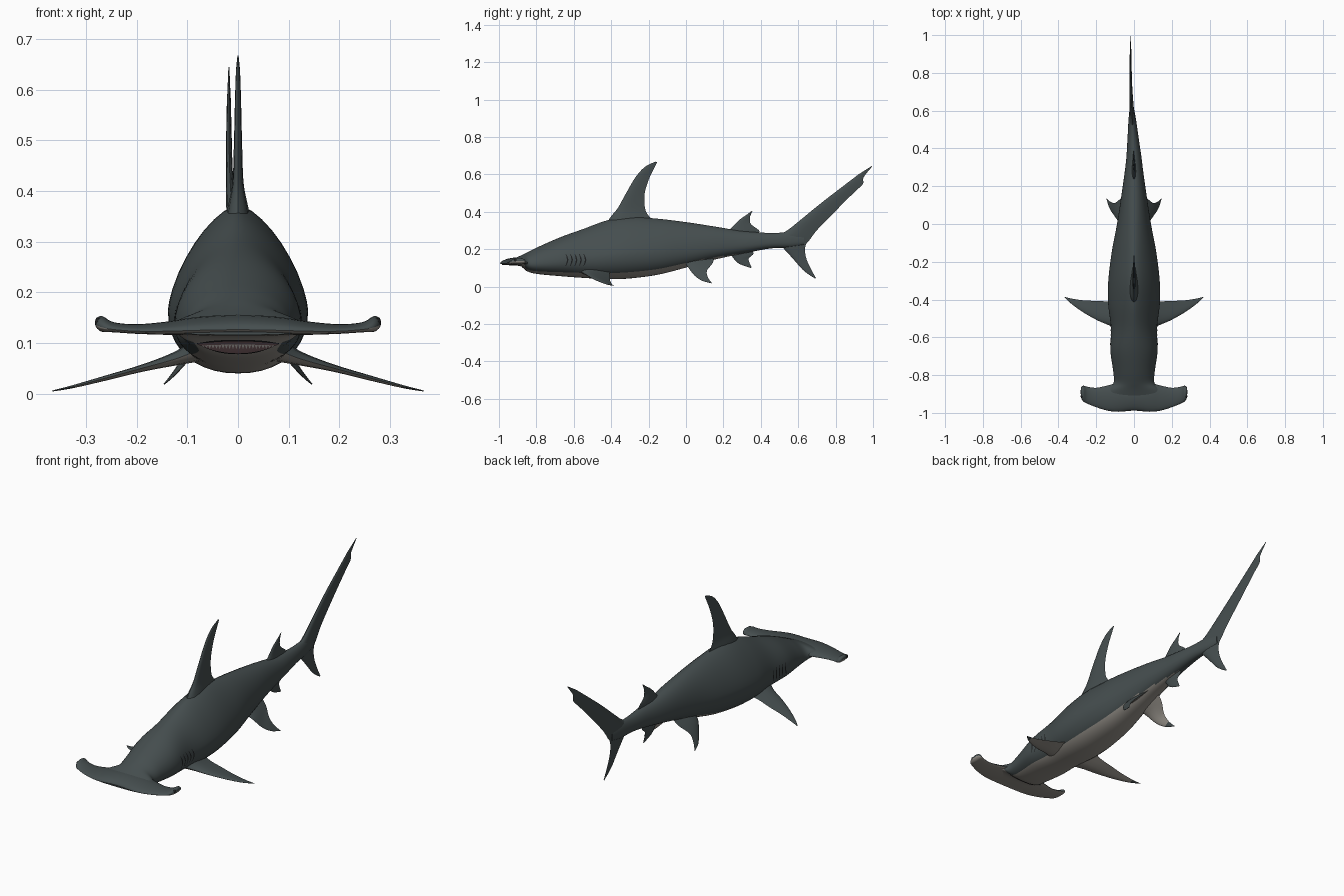
import bpy, bmesh, math
from mathutils import Vector

if "Cube" in bpy.data.objects:
    bpy.data.objects.remove(bpy.data.objects["Cube"])


def material(name, rgb):
    m = bpy.data.materials.new(name)
    m.diffuse_color = (*rgb, 1)
    m.use_nodes = True
    m.node_tree.nodes["Principled BSDF"].inputs["Base Color"].default_value = m.diffuse_color
    return m


DARK = material("slate_skin", (0.060, 0.076, 0.078))
PALE = material("pale_belly", (0.30, 0.28, 0.25))
BLACK = material("black", (0.012, 0.013, 0.014))
GUM = material("gum_pink", (0.22, 0.13, 0.14))
TOOTH = material("tooth_white", (0.6, 0.57, 0.54))


def spline(pts, steps):
    """Smooth curve through tuples of any length."""
    out = []
    for i in range(len(pts) - 1):
        p = [pts[max(0, min(len(pts) - 1, i + k))] for k in (-1, 0, 1, 2)]
        for s in range(steps):
            t = s / steps
            out.append(tuple(
                b + t * (c - a) / 2 + t * t * (a - 2.5 * b + 2 * c - d / 2)
                + t ** 3 * (1.5 * (b - c) + (d - a) / 2) for a, b, c, d in zip(*p)))
    return out + [tuple(pts[-1])]


def make(name, verts, faces, mats, pick=None, angle=50):
    me = bpy.data.meshes.new(name)
    me.from_pydata(verts, [], faces)
    for m in mats:
        me.materials.append(m)
    if pick:
        for i, p in enumerate(me.polygons):
            p.material_index = pick(i, p)
    bm = bmesh.new()
    bm.from_mesh(me)
    bmesh.ops.recalc_face_normals(bm, faces=bm.faces)
    bm.to_mesh(me)
    bm.free()
    ob = bpy.data.objects.new(name, me)
    bpy.context.collection.objects.link(ob)
    bpy.ops.object.select_all(action='DESELECT')
    ob.select_set(True)
    bpy.context.view_layer.objects.active = ob
    bpy.ops.object.shade_smooth_by_angle(angle=math.radians(angle))
    return ob


def loft(name, rings, mats, pick=None):
    """Skin closed rings of equal size and cap both ends."""
    n = len(rings[0])
    faces = [(r * n + j, r * n + (j + 1) % n, (r + 1) * n + (j + 1) % n, (r + 1) * n + j)
             for r in range(len(rings) - 1) for j in range(n)]
    faces += [tuple(range(n)), tuple(range((len(rings) - 1) * n, len(rings) * n))]
    return make(name, [v for r in rings for v in r], faces, mats, pick)


# Body stations: y, bottom z, top z, half width, upper curve exponent
BODY = spline([
    (-0.985, 0.116, 0.122, 0.10, 2), (-0.94, 0.114, 0.142, 0.14, 1.7),
    (-0.88, 0.108, 0.168, 0.135, 1.7), (-0.84, 0.078, 0.188, 0.108, 1.8),
    (-0.78, 0.066, 0.217, 0.110, 1.9), (-0.67, 0.056, 0.265, 0.125, 1.9),
    (-0.55, 0.047, 0.308, 0.122, 1.7), (-0.42, 0.040, 0.355, 0.137, 1.5),
    (-0.30, 0.044, 0.373, 0.136, 1.5), (-0.15, 0.064, 0.363, 0.118, 1.6),
    (0.0, 0.102, 0.345, 0.090, 1.8), (0.15, 0.144, 0.322, 0.067, 2),
    (0.30, 0.176, 0.298, 0.046, 2), (0.45, 0.204, 0.287, 0.030, 2),
    (0.56, 0.21, 0.290, 0.019, 2), (0.63, 0.225, 0.275, 0.008, 2)], 6)


def station(y):
    for a, b in zip(BODY, BODY[1:]):
        if y <= b[0]:
            t = (y - a[0]) / (b[0] - a[0])
            return [p + t * (q - p) for p, q in zip(a, b)]
    return BODY[-1]


def mid_z(s):
    return s[1] + 0.38 * (s[2] - s[1])


def side_x(y, z):
    s = station(y)
    m = mid_z(s)
    h, e = (s[2] - m, s[4]) if z > m else (m - s[1], 2.2)
    return s[3] * max(0, 1 - (abs(z - m) / h) ** e) ** (1 / e)


def under_z(x, y):
    s = station(y)
    return mid_z(s) - (mid_z(s) - s[1]) * max(0, 1 - (abs(x) / s[3]) ** 2.2) ** (1 / 2.2)


def bend(y):
    """Slight sideways sweep of the tail."""
    return -0.018 * min(1, max(0, (y - 0.35) / 0.4))


SIDES = 40


def body_ring(s):
    m, ring = mid_z(s), []
    for j in range(SIDES):
        a = 2 * math.pi * j / SIDES
        c, q = math.cos(a), math.sin(a)
        e = s[4] if q > 0 else 2.2
        h = s[2] - m if q > 0 else m - s[1]
        ring.append((bend(s[0]) + math.copysign(abs(c) ** (2 / e), c) * s[3], s[0],
                     m + math.copysign(abs(q) ** (2 / e), q) * h))
    return ring


def belly(i, p):
    y = p.center.y
    limit = 0.1 if y < -0.86 else 0.72 if y < 0.05 else 0.72 + (y - 0.05) * 0.9
    return int(math.sin(2 * math.pi * (i % SIDES + 0.5) / SIDES) < -limit)


loft("body", [body_ring(s) for s in BODY], [DARK, PALE], belly)

# Hammer head: x, front y, back y, bottom z, top z
half = [(0.0, -0.988, -0.84, 0.115, 0.160), (0.08, -0.994, -0.84, 0.115, 0.155),
        (0.14, -0.988, -0.855, 0.116, 0.145), (0.20, -0.970, -0.867, 0.118, 0.139),
        (0.245, -0.952, -0.862, 0.121, 0.143), (0.268, -0.940, -0.856, 0.122, 0.156),
        (0.279, -0.922, -0.863, 0.129, 0.152), (0.282, -0.90, -0.88, 0.136, 0.145)]
wing = spline([(-h[0], *h[1:]) for h in half[:0:-1]] + half, 5)
rings = []
for x, yf, yb, zb, zt in wing:
    ring = []
    for j in range(24):
        a = 2 * math.pi * j / 24
        t = (1 + math.cos(a)) / 2
        lens = math.sin(a)
        zc = zb + (zt - zb) * 0.25
        # thin leading edge, fuller toward the back
        h = (zt - zc) * (0.75 + 0.25 * t) if lens > 0 else zc - zb
        ring.append((x, yf + (yb - yf) * t, zc + lens * h))
    rings.append(ring)
loft("hammer_head", rings, [DARK, PALE], lambda i, p: int(i % 24 >= 12 and i < (len(rings) - 1) * 24))


def fin(name, stations, normal, pale_to=0.0):
    """Stations: leading point, trailing point, half thickness."""
    rows, normal, rings = spline(stations, 6), Vector(normal), []
    chord = [0, 0.04, 0.14, 0.3, 0.5, 0.75, 1]
    thick = [0, 0.5, 0.85, 1, 0.85, 0.45, 0]
    for r in rows:
        lead, trail = Vector(r[:3]), Vector(r[3:6])
        ring = [lead.lerp(trail, c) + normal * t * r[6] for c, t in zip(chord, thick)]
        ring += [lead.lerp(trail, c) - normal * t * r[6]
                 for c, t in list(zip(chord, thick))[5:0:-1]]
        rings.append([tuple(v) for v in ring])
    count = (len(rings) - 1) * 12
    return loft(name, rings, [DARK, PALE],
                lambda i, p: int(i < count * pale_to and i % 12 >= 6))


def upright(name, rows):
    fin(name, [(bend(a), a, b, bend(c), c, d, t) for a, b, c, d, t in rows], (1, 0, 0))


# Upright fins: leading y z, trailing y z, half thickness
upright("dorsal_fin", [
    (-0.44, 0.31, -0.17, 0.345, 0.030), (-0.405, 0.37, -0.19, 0.368, 0.020),
    (-0.365, 0.42, -0.217, 0.41, 0.011), (-0.32, 0.50, -0.222, 0.49, 0.008),
    (-0.27, 0.585, -0.20, 0.57, 0.006), (-0.22, 0.64, -0.172, 0.63, 0.004),
    (-0.165, 0.668, -0.153, 0.667, 0.001)])
upright("second_dorsal_fin", [
    (0.22, 0.29, 0.37, 0.28, 0.012), (0.25, 0.322, 0.392, 0.298, 0.008),
    (0.285, 0.357, 0.347, 0.335, 0.005), (0.325, 0.385, 0.342, 0.37, 0.003),
    (0.35, 0.404, 0.355, 0.404, 0.001)])
upright("anal_fin", [
    (0.23, 0.19, 0.35, 0.20, 0.010), (0.255, 0.15, 0.36, 0.175, 0.007),
    (0.285, 0.122, 0.335, 0.148, 0.004), (0.345, 0.10, 0.35, 0.104, 0.001)])
upright("tail_upper_lobe", [
    (0.48, 0.27, 0.60, 0.215, 0.018), (0.54, 0.30, 0.645, 0.232, 0.014),
    (0.61, 0.355, 0.70, 0.302, 0.010), (0.72, 0.445, 0.80, 0.405, 0.007),
    (0.85, 0.545, 0.90, 0.505, 0.005), (0.905, 0.587, 0.945, 0.548, 0.004),
    (0.925, 0.602, 0.95, 0.585, 0.003), (0.993, 0.645, 0.995, 0.642, 0.001)])
upright("tail_lower_lobe", [
    (0.49, 0.235, 0.66, 0.265, 0.014), (0.535, 0.19, 0.637, 0.21, 0.010),
    (0.58, 0.14, 0.642, 0.155, 0.006), (0.63, 0.085, 0.665, 0.10, 0.004),
    (0.69, 0.043, 0.695, 0.046, 0.001)])

for side, sx in (("left", 1), ("right", -1)):
    # Paired fins
    fin("pectoral_fin_" + side, [
        (sx * 0.08, -0.57, 0.085, sx * 0.08, -0.40, 0.085, 0.022),
        (sx * 0.125, -0.54, 0.068, sx * 0.13, -0.41, 0.068, 0.013),
        (sx * 0.19, -0.512, 0.050, sx * 0.19, -0.407, 0.050, 0.007),
        (sx * 0.26, -0.473, 0.031, sx * 0.26, -0.405, 0.031, 0.005),
        (sx * 0.325, -0.428, 0.014, sx * 0.325, -0.396, 0.014, 0.003),
        (sx * 0.367, -0.388, 0.005, sx * 0.367, -0.386, 0.005, 0.001)],
        (sx * 0.25, 0, 0.97), 0.8)
    fin("pelvic_fin_" + side, [
        (sx * 0.045, -0.01, 0.135, sx * 0.03, 0.15, 0.155, 0.012),
        (sx * 0.078, 0.01, 0.105, sx * 0.06, 0.142, 0.125, 0.008),
        (sx * 0.105, 0.045, 0.060, sx * 0.10, 0.112, 0.085, 0.005),
        (sx * 0.13, 0.085, 0.032, sx * 0.125, 0.118, 0.048, 0.003),
        (sx * 0.146, 0.135, 0.018, sx * 0.146, 0.138, 0.020, 0.001)],
        (sx * 0.85, 0, 0.5), 0.75)
    # Eye at the hammer tip
    bpy.ops.mesh.primitive_uv_sphere_add(segments=16, ring_count=10, radius=0.010,
                                         location=(sx * 0.273, -0.912, 0.140))
    eye = bpy.context.object
    eye.name = "eye_" + side
    eye.data.materials.append(BLACK)
    bpy.ops.object.shade_smooth()
    # Five thin gill slits following the flank
    verts, faces = [], []
    for g in range(5):
        for k in range(9):
            t = k / 8
            y = -0.645 + g * 0.024 + 0.012 * math.sin(math.pi * t)
            z = 0.108 + 0.07 * t
            w = 0.0035 * math.sin(math.pi * t) + 0.0005
            for yy in (y - w, y + w):
                verts.append((sx * (side_x(yy, z) + 0.002), yy, z))
            if k:
                n = len(verts)
                faces.append((n - 4, n - 3, n - 1, n - 2))
    make("gill_slits_" + side, verts, faces, [BLACK])


def mouth_strip(name, mat, front, back, drop):
    verts, faces, n = [], [], 24
    for i in range(n + 1):
        u = 2 * i / n - 1
        x = 0.082 * u
        base = -0.873 + 0.012 * u * u
        for k in range(5):
            y = base + (front + (back - front) * k / 4) * (1 - u * u)
            verts.append((x, y, under_z(x, y) - drop))
    for i in range(n):
        faces += [(i * 5 + k, i * 5 + k + 1, i * 5 + k + 6, i * 5 + k + 5) for k in range(4)]
    make(name, verts, faces, [mat])


# Crescent mouth under the head with a row of teeth
mouth_strip("mouth", BLACK, -0.008, 0.030, 0.002)
mouth_strip("gums", GUM, -0.003, 0.025, 0.003)
verts, faces = [], []
for i in range(22):
    for du, dy in ((-0.04, 0.004), (0.04, 0.004), (0, 0.014)):
        u = -0.84 + 0.08 * i + du
        x = 0.082 * u
        y = -0.873 + 0.012 * u * u + dy * (1 - 0.6 * u * u)
        verts.append((x, y, under_z(x, y) - 0.0045))
    faces.append((3 * i, 3 * i + 1, 3 * i + 2))
make("teeth", verts, faces, [TOOTH])
